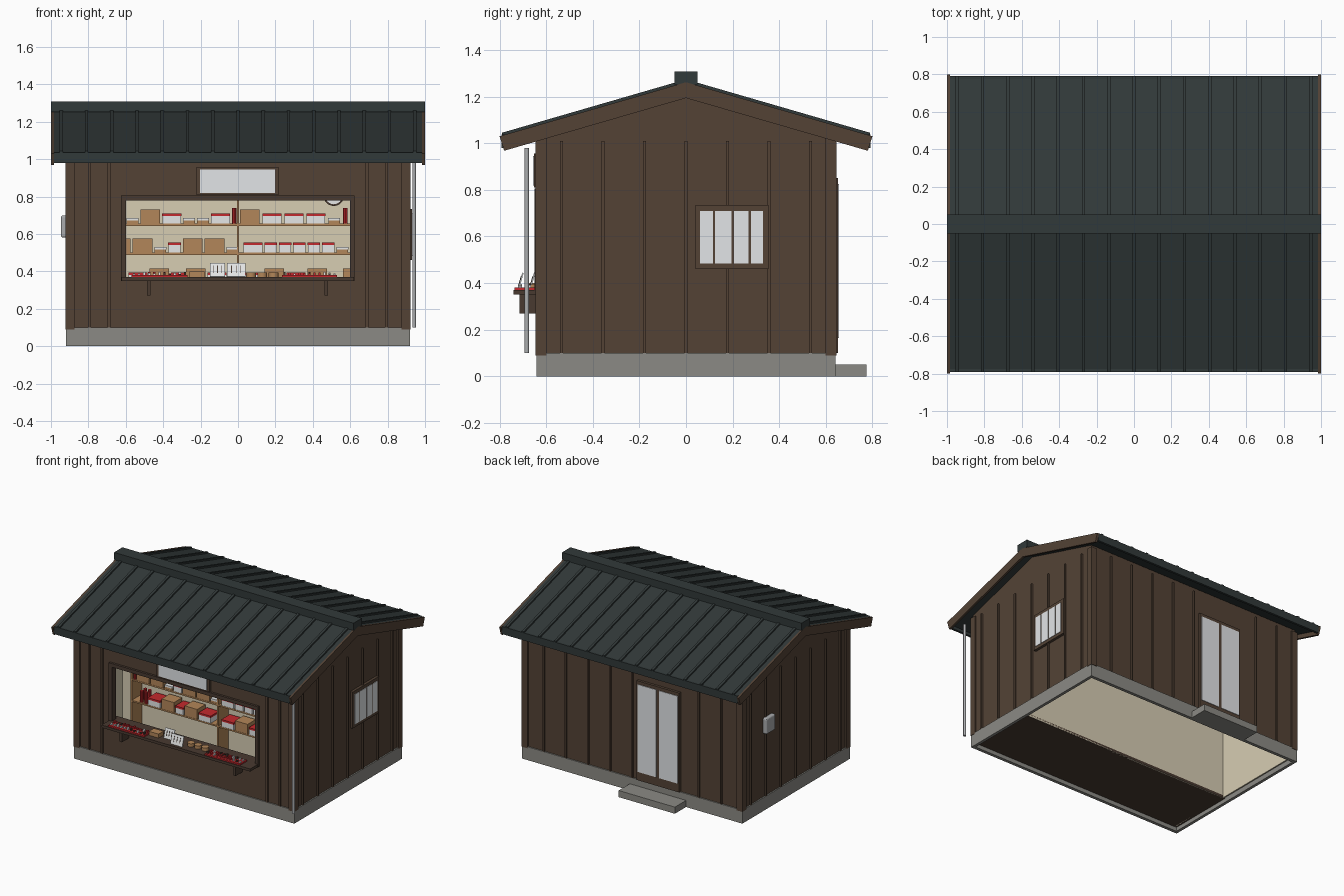
import bpy, bmesh, math, random

cube = bpy.data.objects.get("Cube")
if cube:
    bpy.data.objects.remove(cube, do_unlink=True)
random.seed(4)


def material(name, *rgb):
    m = bpy.data.materials.new(name)
    m.use_nodes = True
    m.diffuse_color = (*rgb, 1)
    m.node_tree.nodes["Principled BSDF"].inputs["Base Color"].default_value = (*rgb, 1)
    return m


brown = material("brown_cladding", .087, .055, .036)
trim = material("dark_brown_trim", .066, .042, .030)
roof = material("roof_metal", .031, .041, .041)
concrete = material("concrete", .26, .255, .232)
glass = material("pale_glass", .76, .78, .80)
cream = material("cream_lining", .68, .61, .45)
wood = material("light_wood", .45, .24, .10)
red = material("red", .55, .022, .026)
white = material("white", .80, .81, .81)
metal = material("grey_metal", .40, .41, .42)


def finish(name, bm, mat):
    bmesh.ops.recalc_face_normals(bm, faces=bm.faces)
    mesh = bpy.data.meshes.new(name)
    bm.to_mesh(mesh)
    bm.free()
    mesh.materials.append(mat)
    ob = bpy.data.objects.new(name, mesh)
    bpy.context.collection.objects.link(ob)
    return ob


def box(name, x, y, z, mat):
    """Block from (low, high) pairs."""
    bm = bmesh.new()
    bmesh.ops.create_cube(bm, size=1)
    for v in bm.verts:
        v.co = [r[0] if c < 0 else r[1] for c, r in zip(v.co, (x, y, z))]
    return finish(name, bm, mat)


def prism(name, profile, x, mat):
    """Extrude a (y, z) profile between two x positions."""
    bm = bmesh.new()
    face = bm.faces.new([bm.verts.new((x[0], y, z)) for y, z in profile])
    ext = bmesh.ops.extrude_face_region(bm, geom=[face])["geom"]
    for v in ext:
        if isinstance(v, bmesh.types.BMVert):
            v.co.x = x[1]
    return finish(name, bm, mat)


SLOPE = .29


def chevron(name, x, half, top, thick, mat, cut=0):
    """Gable-shaped strip that follows both roof slopes."""
    e, f = top - SLOPE * half, half - cut
    low = top - thick
    prism(name, [(-half, e), (0, top), (half, e), (f, low - SLOPE * f),
                 (0, low), (-f, low - SLOPE * f)], x, mat)


def cylinder(name, at, radius, depth, mat, rot=(0, 0, 0), sides=16):
    bpy.ops.mesh.primitive_cylinder_add(vertices=sides, radius=radius, depth=depth,
                                        location=at, rotation=rot)
    ob = bpy.context.object
    ob.name = name
    ob.data.materials.append(mat)
    bpy.ops.object.shade_smooth_by_angle()
    return ob


# Wall planes; battens and corner boards stand proud by T
W, D, T, BASE, EAVE = .91, .633, .012, .1, 1.04
FLOOR = .03

# Foundation ring, step and floor of the shop room
for s in (-1, 1):
    box("foundation_long", (-.92, .92), sorted((s * .642, s * .618)), (0, BASE), concrete)
    box("foundation_end", sorted((s * .92, s * .898)), (-.618, .618), (0, BASE), concrete)
box("back_step", (-.45, .02), (.642, .775), (0, .05), concrete)
box("shop_floor", (-.898, .898), (-.618, -.1), (FLOOR, .05), trim)

# Outer walls, with the serving opening left in the front
gable = [(-D, BASE), (D, BASE), (D, EAVE), (0, 1.225), (-D, EAVE)]
for s in (-1, 1):
    prism("gable_wall", gable, sorted((s * W, s * .89)), brown)
    box("wall_lining", sorted((s * .89, s * .88)), (-.61, .61), (FLOOR, .98), cream)
box("back_wall", (-.89, .89), (.61, D), (BASE, EAVE), brown)
front = (-D, -.61)
for x in ((-.89, -.6), (.6, .89)):
    box("front_wall_side", x, front, (BASE, EAVE), brown)
box("front_wall_below", (-.6, .6), front, (BASE, .36), brown)
box("front_wall_above", (-.6, .6), front, (.78, EAVE), brown)

# Interior lining
box("partition", (-.88, .88), (-.12, -.1), (FLOOR, .98), cream)
box("back_lining", (-.88, .88), (.6, .61), (BASE, .98), cream)
box("ceiling", (-.88, .88), (-.61, .61), (.98, 1), cream)

# Battens and corner boards
for s in (-1, 1):
    side = sorted((s * W, s * (W + T)))
    for i in range(-3, 4):
        y = i * .178
        box("side_batten", side, (y - .006, y + .006), (BASE, 1.01), brown)
    for x in (.69, .795):
        box("front_batten", (s * x - .008, s * x + .008), (-D - T, -D), (BASE, 1.01), brown)
    for t in (-1, 1):
        box("corner_board_side", side, sorted((t * (D + T), t * .598)), (.09, 1.02), brown)
        box("corner_board_face", sorted((s * W, s * .873)), sorted((t * D, t * (D + T))),
            (.09, 1.02), brown)
for i in range(-4, 5):
    x = i * .185
    if not -.42 < x < -.02:
        box("back_batten", (x - .006, x + .006), (D, D + T), (BASE, 1.01), brown)

# Roof: deck, standing seams, barge boards, eave fascias and ridge cap
chevron("roof_deck", (-.985, .985), .79, 1.262, .035, roof)
for i in range(-7, 8):
    chevron("roof_seam", (i * .135 - .009, i * .135 + .009), .79, 1.274, .02, roof)
for s in (-1, 1):
    chevron("barge_board", sorted((s * .984, s)), .8, 1.262, .068, brown, .02)
    box("eave_fascia", (-.984, .984), sorted((s * .775, s * .792)), (.98, 1.037), roof)
box("ridge_cap", (-1, 1), (-.05, .05), (1.253, 1.308), roof)

# Serving window frame, counter and brackets
fy = (-.65, -.6)
for x in ((-.625, -.598), (.598, .622)):
    box("opening_jamb", x, fy, (.35, .805), trim)
box("opening_head", (-.6, .6), fy, (.778, .805), trim)
box("counter", (-.622, .62), (-.74, -.56), (.35, .37), trim)
for x in (-.478, .472):
    box("counter_bracket", (x - .009, x + .009), (-.715, -D), (.27, .35), trim)

# Blank board above the opening
box("board_frame", (-.225, .218), (-.653, -D), (.81, .955), brown)
box("board_panel", (-.203, .197), (-.657, -.65), (.818, .945), glass)

# Side window with upright bars
box("window_frame", (W, .93), (.04, .355), (.46, .735), brown)
for y in ((.06, .115), (.124, .196), (.205, .269), (.279, .33)):
    box("window_pane", (.925, .933), y, (.483, .71), glass)

# Back double door
box("door_frame", (-.4, -.045), (D, .652), (BASE, .85), brown)
for x in ((-.39, -.234), (-.21, -.056)):
    box("door_glass", x, (.648, .656), (.165, .825), glass)

# Downpipe and meter box
cylinder("downpipe", (.942, -.683, .54), .01, .88, metal)
meter = box("meter_box", (-.947, -W), (.28, .39), (.58, .7), metal)
bevel = meter.modifiers.new("soft_edges", "BEVEL")
bevel.width, bevel.segments = .012, 3

# Shelving
LEVELS = (.34, .5, .655)
for z in LEVELS:
    box("shelf", (-.72, .72), (-.24, -.12), (z - .011, z), wood)
for x in (-.725, 0, .725):
    box("shelf_post", (x - .006, x + .006), (-.24, -.12), (.05, .8), wood)

# Stock: s small box, b big carton, r wide lidded box, n narrow lidded box, t bottle
SIZES = {"s": (.062, .03), "b": (.105, .075), "r": (.1, .055), "n": (.065, .055), "t": (.025, .085)}


def stock_row(row, x, z, gap=.012):
    for k in row:
        w, h = SIZES[k]
        span, depth = (x, x + w), (-.238, -.14)
        if k == "t":
            for y in (-.222, -.18):
                cylinder("bottle", (x + w / 2, y, z + h / 2), w / 2, h, red, sides=10)
        elif k == "b":
            box("carton", span, depth, (z, z + h), wood)
        else:
            body, lid = (wood, white) if k == "s" else (white, red)
            box("stock_box", span, depth, (z, z + h - .014), body)
            box("stock_lid", (x - .001, x + w + .001), (-.24, -.138), (z + h - .014, z + h), lid)
        x += w + gap


low, middle, high = LEVELS
stock_row("ttrbnbr", -.659, low)
stock_row("rbrbsb", .03, low)
stock_row("tbbsnbbs", -.717, middle)
stock_row("rnnnnnsb", .03, middle)
stock_row("rsbrssrt", -.707, high)
stock_row("brrrst", .01, high, .017)

# Trays of small goods on the counter
for a, b in ((-.57, -.27), (.235, .53)):
    box("red_tray", (a, b), (-.735, -.65), (.37, .38), red)
    n = 11
    for i in range(n):
        x = a + (i + .5) * (b - a) / n
        for y in (-.712, -.675):
            box("small_item", (x - .006, x + .006), (y - .009, y + .009),
                (.38, .386 + random.random() * .012), random.choice((white, red, trim)))
box("wood_crate", (-.26, -.18), (-.69, -.63), (.37, .4), wood)
for x in (.07, .13, .19):
    cylinder("round_ware", (x, -.66, .382), .026, .025, wood)

# Leaning cards on the counter
for x, w, y in ((-.11, .04, -.67), (-.01, .05, -.72)):
    card = box("leaning_card", (-w, w), (-.003, .003), (0, .075), white)
    card.location = (x, y, .372)
    card.rotation_euler.x = math.radians(-16)
    for i in (-1, 0, 1):
        line = box("card_stripe", (i * w / 2 - .002, i * w / 2 + .002), (-.005, -.003),
                   (.02, .06), trim)
        line.parent = card

# Wall clock
turn = (math.pi / 2, 0, 0)
cylinder("clock_rim", (.512, -.128, .805), .055, .016, trim, turn, 24)
cylinder("clock_face", (.512, -.132, .805), .046, .016, white, turn, 24)
